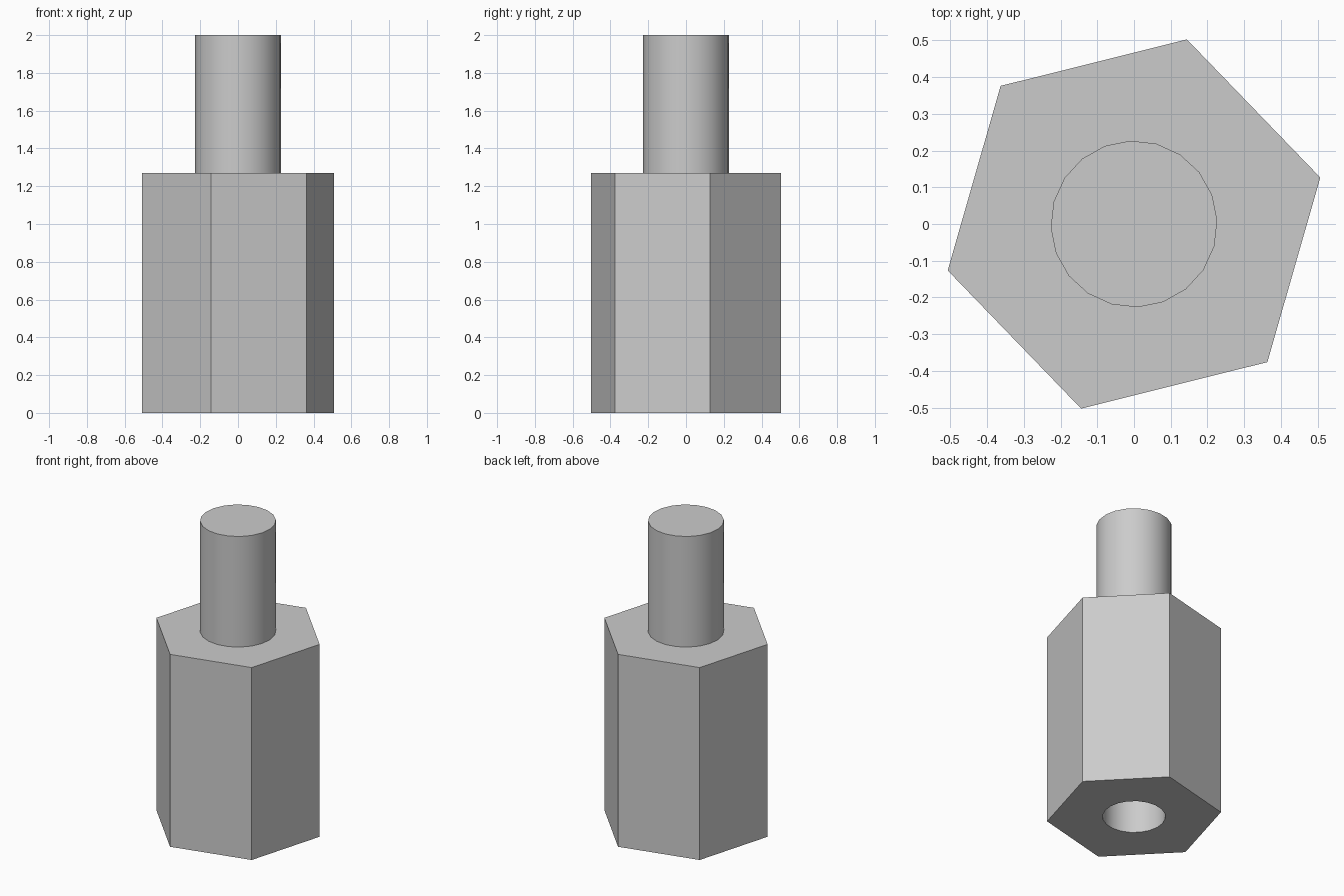
import bpy, bmesh
from math import cos, sin, radians, tau

cube = bpy.data.objects.get("Cube")
if cube:
    bpy.data.objects.remove(cube)

BODY_TOP, STUD_TOP, HOLE_DEPTH = 1.27, 2.0, 0.85
HEX_R, STUD_R, HOLE_R = 0.523, 0.227, 0.188
HEX_TURN, ROUND_TURN, SIDES = 14, 2.5, 20

steel = bpy.data.materials.new("plain grey metal")
steel.use_nodes = True
GREY = (0.6, 0.6, 0.6, 1)
steel.diffuse_color = GREY
steel.node_tree.nodes["Principled BSDF"].inputs["Base Color"].default_value = GREY


def ring(bm, radius, sides, turn, z):
    """Closed loop of edges at height z."""
    verts = [bm.verts.new((radius * cos(radians(turn) + tau * i / sides),
                           radius * sin(radians(turn) + tau * i / sides), z))
             for i in range(sides)]
    edges = [bm.edges.new((verts[i], verts[(i + 1) % sides])) for i in range(sides)]
    return verts, edges


def wall(bm, low, high):
    bmesh.ops.bridge_loops(bm, edges=low[1] + high[1])


def plate(bm, outer, inner):
    """Flat face with a round opening."""
    bmesh.ops.triangle_fill(bm, use_beauty=True, edges=outer[1] + inner[1])


def finish(bm, name):
    bmesh.ops.recalc_face_normals(bm, faces=bm.faces[:])
    mesh = bpy.data.meshes.new(name)
    bm.to_mesh(mesh)
    bm.free()
    mesh.materials.append(steel)
    obj = bpy.data.objects.new(name, mesh)
    bpy.context.collection.objects.link(obj)
    bpy.ops.object.select_all(action="DESELECT")
    obj.select_set(True)
    bpy.context.view_layer.objects.active = obj
    bpy.ops.object.shade_smooth_by_angle(angle=radians(30))


# Hexagonal spacer with a blind hole in its underside, and the stud on top
bm = bmesh.new()
hex_low = ring(bm, HEX_R, 6, HEX_TURN, 0)
hex_high = ring(bm, HEX_R, 6, HEX_TURN, BODY_TOP)
hole_low = ring(bm, HOLE_R, SIDES, ROUND_TURN, 0)
hole_high = ring(bm, HOLE_R, SIDES, ROUND_TURN, HOLE_DEPTH)
stud_low = ring(bm, STUD_R, SIDES, ROUND_TURN, BODY_TOP)
stud_high = ring(bm, STUD_R, SIDES, ROUND_TURN, STUD_TOP)
wall(bm, hex_low, hex_high)
wall(bm, hole_low, hole_high)
wall(bm, stud_low, stud_high)
plate(bm, hex_low, hole_low)
plate(bm, hex_high, stud_low)
bm.faces.new(hole_high[0])
bm.faces.new(stud_high[0])
finish(bm, "hex_standoff")
